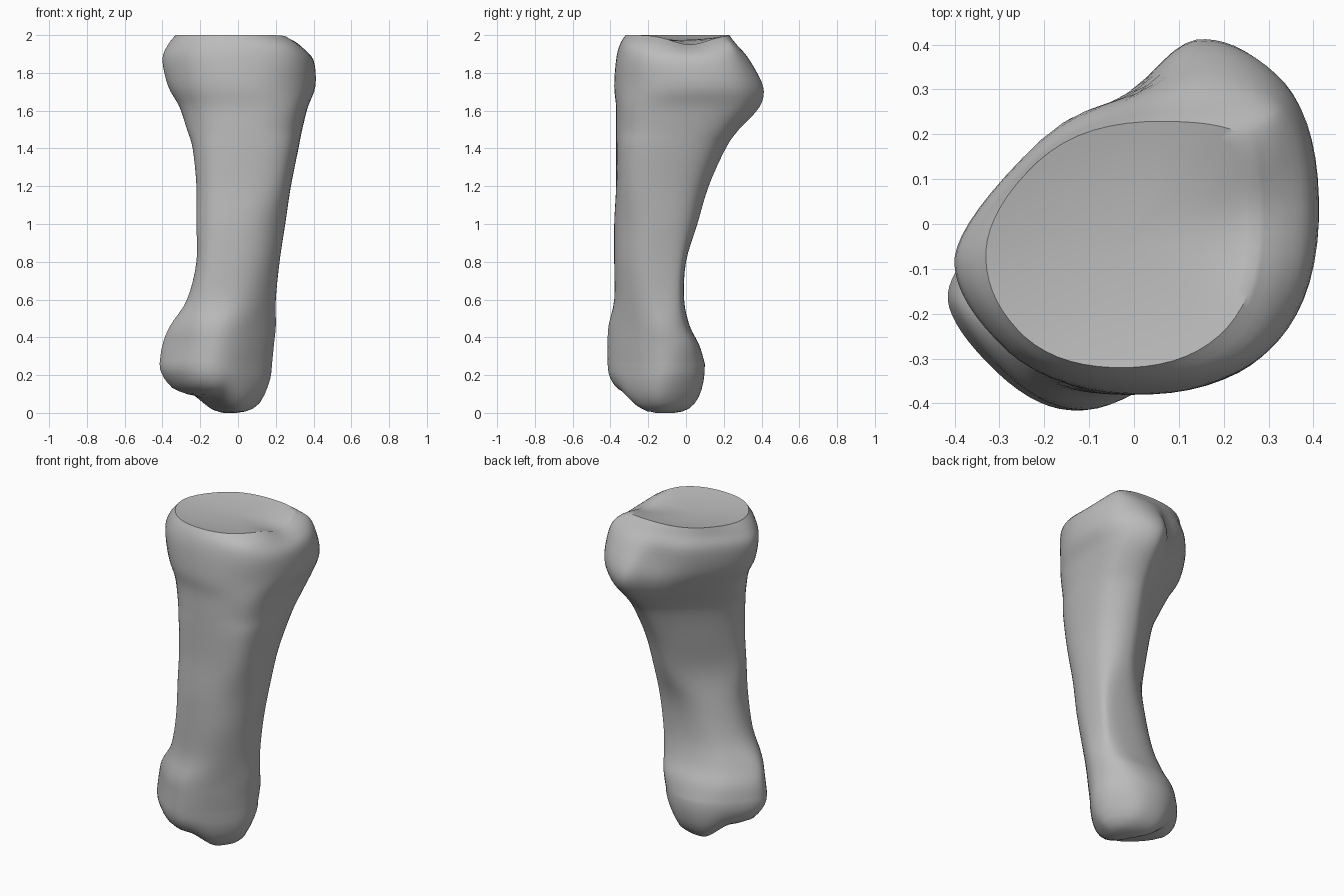
import bpy, bmesh, math

default_cube = bpy.data.objects.get("Cube")
if default_cube:
    bpy.data.objects.remove(default_cube, do_unlink=True)

# Height, then reach of the section in eight compass directions
# (left, left-back, back, right-back, right, right-front, front, left-front), in hundredths
SECTIONS = [
    (26, 18, 10, 10, 22, 41.5, 45, 41.5, 26),
    (36, 19, 11, 7, 20, 40, 44, 41.5, 27),
    (46, 20, 10, 2, 15, 36, 43, 41, 28),
    (60, 20, 10, -1, 9, 27, 39, 38, 30),
    (80, 22, 12, 0, 5, 22, 37, 38, 33),
    (100, 25, 16, 6, 3, 22, 36, 38, 35),
    (120, 28, 21, 12, 6, 22, 35, 37, 38),
    (140, 32, 29, 21, 10, 24, 35, 37, 40),
    (150, 34, 35, 28, 14, 27, 35, 37, 40),
    (162, 37, 43, 39, 21, 31, 36, 37, 41),
    (173, 41, 46, 41, 26, 37, 39, 38, 41),
    (187, 40, 43, 34, 28, 40, 40, 37, 41),
    (195, 34, 39, 27, 26, 37, 38, 35, 38),
    (200, 28, 31, 23, 25, 33, 35, 32, 31),
]
# Underside of the lower head across its lobes: a high lobe sloping to a low lobe
UNDERSIDE = [(-.44, .13), (-.36, .1), (-.26, .09), (-.09, -.002),
             (.02, -.002), (.14, .09)]


def catmull(a, b, c, d, t):
    return (b + .5 * t * (c - a + t * (2 * a - 5 * b + 4 * c - d
                                       + t * (3 * (b - c) + d - a))))


def outline(reach):
    """Octagon bounded by the reaches, rounded by corner cutting."""
    points = []
    step = math.pi / 4
    for k in range(8):
        h, nxt, angle = reach[k], reach[(k + 1) % 8], k * step
        side = (nxt - h * math.cos(step)) / math.sin(step)
        points.append((h * math.cos(angle) - side * math.sin(angle),
                       h * math.sin(angle) + side * math.cos(angle)))
    for _ in range(3):
        cut = []
        for i, p in enumerate(points):
            q = points[(i + 1) % len(points)]
            for f in (.25, .75):
                cut.append((p[0] + f * (q[0] - p[0]), p[1] + f * (q[1] - p[1])))
        points = cut
    return points


def underside(x, y):
    d = .85 * x + .5 * y
    d = min(max(d, UNDERSIDE[0][0]), UNDERSIDE[-1][0])
    for (d0, z0), (d1, z1) in zip(UNDERSIDE, UNDERSIDE[1:]):
        if d <= d1:
            t = (d - d0) / (d1 - d0)
            t = t * t * (3 - 2 * t)
            return z0 + (z1 - z0) * t
    return UNDERSIDE[-1][1]


def shrink(ring, scale):
    cx = sum(p[0] for p in ring) / len(ring)
    cy = sum(p[1] for p in ring) / len(ring)
    return [(cx + scale * (p[0] - cx), cy + scale * (p[1] - cy)) for p in ring]


def bump(x, y, cx, cy, radius):
    return math.exp(-((x - cx) ** 2 + (y - cy) ** 2) / radius ** 2)


def sculpt(x, y, z):
    """Dip in the left rim of the joint face, and a hollow beside the back lobe."""
    dip = .05 * max(0, (z - 1.85) / .15) * bump(x, y, .28, .02, .13)
    hollow = .035 * math.exp(-((z - 1.8) / .14) ** 2) * bump(x, y, -.02, .33, .12)
    return (x + hollow, y - hollow, z - dip)


rings = []

# Lower head: domed down onto the two-lobed underside
head_z = SECTIONS[0][0] / 100
head = outline([v / 100 for v in SECTIONS[0][1:]])
for scale in (.04, .2, .36, .52, .66, .78, .87, .93, .97, .99):
    drop = (1 - scale ** 4) ** (1 / 2.1)
    rings.append([(x, y, head_z - (head_z - underside(x, y)) * drop)
                  for x, y in shrink(head, scale)])

# Shaft and flared upper head
last = len(SECTIONS) - 1
for i in range(last):
    quad = [SECTIONS[min(max(i + o, 0), last)] for o in (-1, 0, 1, 2)]
    for s in range(4):
        row = [catmull(*values, s / 4) / 100 for values in zip(*quad)]
        rings.append([sculpt(x, y, row[0]) for x, y in outline(row[1:])])

# Slightly dished upper joint face
rim = outline([v / 100 for v in SECTIONS[-1][1:]])
for scale in (1, .9, .75, .55, .3, .05):
    rings.append([sculpt(x, y, 2 - .025 * (1 - scale ** 2))
                  for x, y in shrink(rim, scale)])

# Skin the rings
bm = bmesh.new()
loops = [[bm.verts.new(p) for p in ring] for ring in rings]
for low, high in zip(loops, loops[1:]):
    for i in range(len(low)):
        j = (i + 1) % len(low)
        bm.faces.new((low[i], low[j], high[j], high[i]))
bm.faces.new(loops[0][::-1])
bm.faces.new(loops[-1])
bmesh.ops.recalc_face_normals(bm, faces=bm.faces)
mesh = bpy.data.meshes.new("bone")
bm.to_mesh(mesh)
bm.free()

bone = bpy.data.objects.new("bone", mesh)
bpy.context.collection.objects.link(bone)

# Plain grey surface
grey = bpy.data.materials.new("bone grey")
grey.use_nodes = True
colour = (.5, .5, .5, 1)
grey.diffuse_color = colour
grey.node_tree.nodes["Principled BSDF"].inputs["Base Color"].default_value = colour
mesh.materials.append(grey)

bpy.ops.object.select_all(action='DESELECT')
bone.select_set(True)
bpy.context.view_layer.objects.active = bone
bpy.ops.object.shade_smooth_by_angle(angle=math.radians(40))
